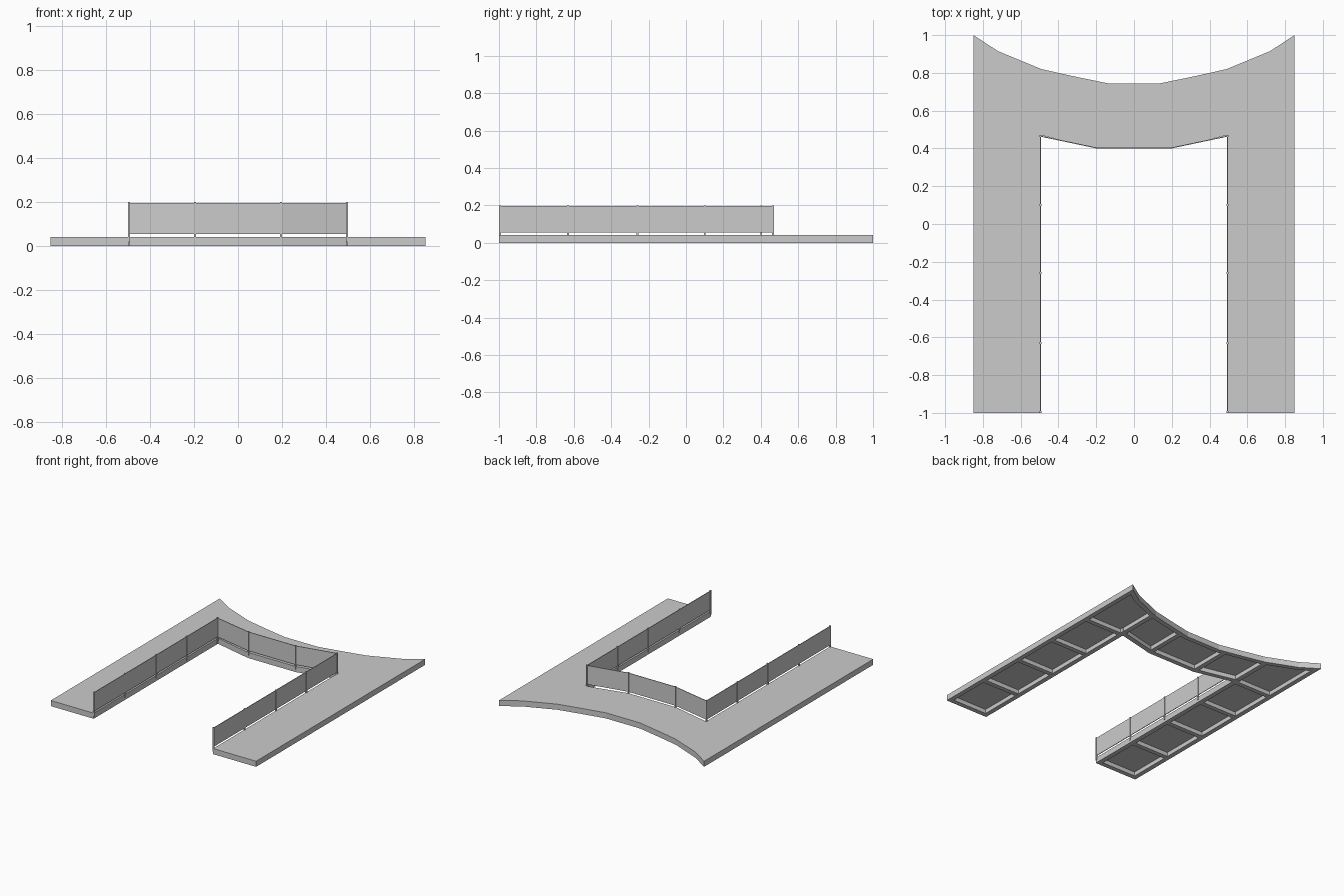
import bpy, bmesh, math
from mathutils import Matrix, Vector

if "Cube" in bpy.data.objects:
    bpy.data.objects.remove(bpy.data.objects["Cube"])

TOP, UNDER, BEAM = 0.042, 0.031, 0.035


def finish(name, bm):
    bmesh.ops.recalc_face_normals(bm, faces=bm.faces)
    me = bpy.data.meshes.new(name)
    bm.to_mesh(me)
    bm.free()
    ob = bpy.data.objects.new(name, me)
    bpy.context.collection.objects.link(ob)
    return ob


def add_bar(bm, a, b, width, z0, z1):
    """Box running from plan point a to plan point b."""
    a, b = Vector(a), Vector(b)
    d, m = b - a, (a + b) / 2
    mat = (Matrix.Translation((m.x, m.y, (z0 + z1) / 2))
           @ Matrix.Rotation(math.atan2(d.y, d.x), 4, 'Z')
           @ Matrix.Diagonal((d.length, width, z1 - z0, 1)))
    bmesh.ops.create_cube(bm, size=1, matrix=mat)


# Deck: U-shaped slab with a curved back, hollow underneath
half = [(0.2, 0.40), (0.495, 0.47), (0.495, -1), (0.85, -1), (0.85, 1),
        (0.72, 0.915), (0.49, 0.82), (0.32, 0.782), (0.14, 0.745)]
outline = half + [(-x, y) for x, y in reversed(half)]
bm = bmesh.new()
base = bm.faces.new([bm.verts.new((x, y, 0)) for x, y in outline])
ext = bmesh.ops.extrude_face_region(bm, geom=[base], use_keep_orig=True)
bmesh.ops.translate(bm, vec=(0, 0, TOP),
                    verts=[v for v in ext['geom'] if isinstance(v, bmesh.types.BMVert)])
bmesh.ops.recalc_face_normals(bm, faces=bm.faces)
bottom = [f for f in bm.faces if all(abs(v.co.z) < 1e-5 for v in f.verts)]
# perimeter beam, then the recess between the beams
bmesh.ops.inset_region(bm, faces=bottom, thickness=BEAM, use_even_offset=True)
bmesh.ops.inset_region(bm, faces=bottom, thickness=0, depth=-UNDER)
finish("deck", bm)

# Cross beams under the legs and the bridge
bm = bmesh.new()
for s in (-1, 1):
    for y in (-0.63, -0.26, 0.10, 0.47):
        add_bar(bm, (s * 0.50, y), (s * 0.84, y), BEAM, 0.0005, UNDER + 0.003)
    add_bar(bm, (s * 0.51, 0.46), (s * 0.51, 0.81), BEAM, 0.0005, UNDER + 0.003)
    add_bar(bm, (s * 0.2, 0.41), (s * 0.2, 0.745), BEAM, 0.0005, UNDER + 0.003)
finish("cross_beams", bm)

# Railing around the opening: panels between slim posts
ys = (-0.995, -0.63, -0.26, 0.10, 0.465)
path = ([(-0.495, y) for y in ys] + [(-0.195, 0.402), (0.195, 0.402)]
        + [(0.495, y) for y in reversed(ys)])
panels, posts = bmesh.new(), bmesh.new()
for a, b in zip(path, path[1:]):
    add_bar(panels, a, b, 0.005, 0.055, 0.196)
for x, y in path:
    add_bar(posts, (x - 0.005, y), (x + 0.005, y), 0.01, 0.02, 0.20)
finish("railing_panels", panels)
finish("railing_posts", posts)
